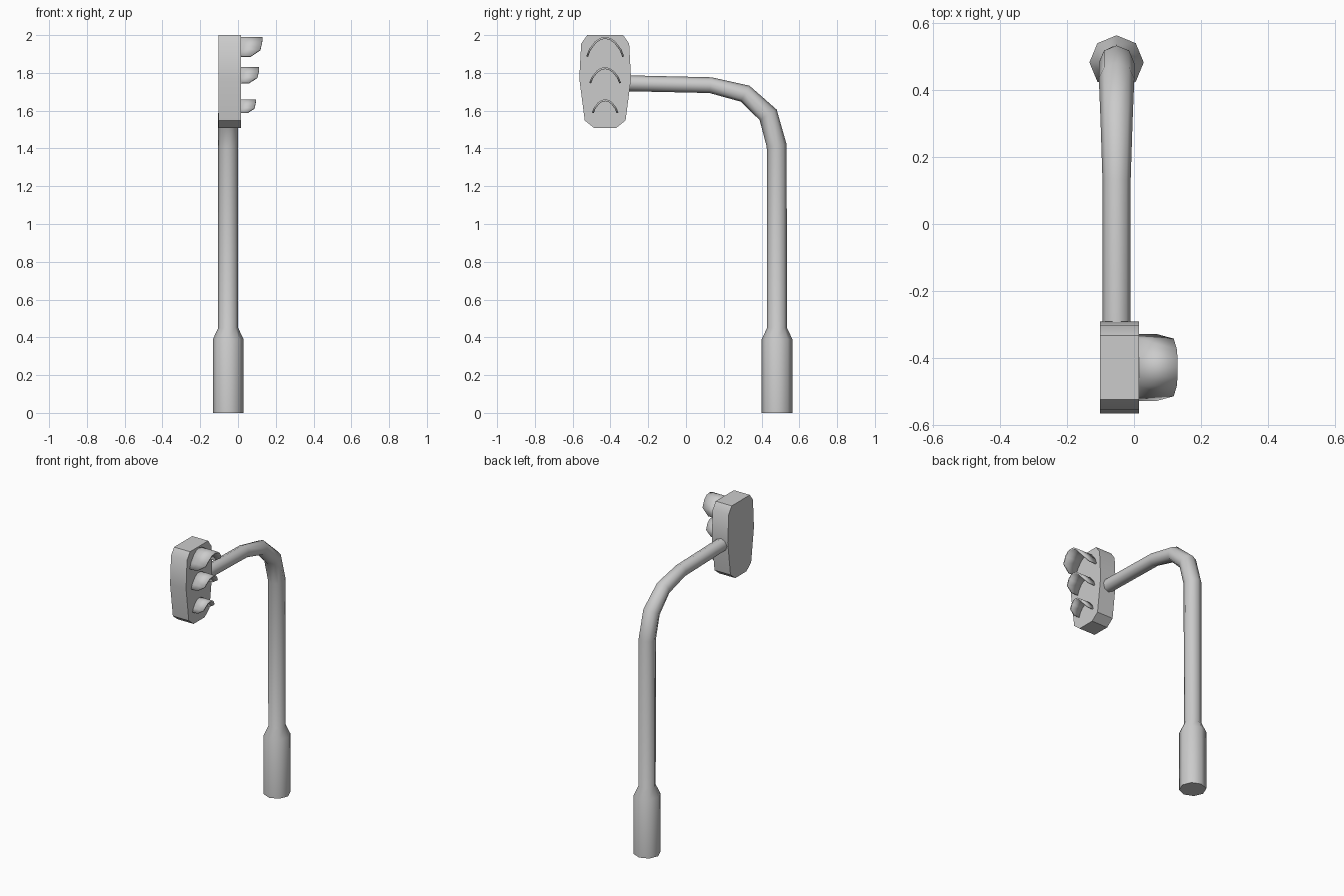
import bpy, bmesh, math
from mathutils import Vector

cube = bpy.data.objects.get("Cube")
if cube:
    bpy.data.objects.remove(cube, do_unlink=True)

GREY = (0.6, 0.6, 0.6, 1)
grey = bpy.data.materials.new("plain grey")
grey.use_nodes = True
grey.diffuse_color = GREY
grey.node_tree.nodes["Principled BSDF"].inputs["Base Color"].default_value = GREY


def finish(name, bm, angle=35):
    bmesh.ops.recalc_face_normals(bm, faces=bm.faces)
    mesh = bpy.data.meshes.new(name)
    bm.to_mesh(mesh)
    bm.free()
    mesh.materials.append(grey)
    obj = bpy.data.objects.new(name, mesh)
    bpy.context.collection.objects.link(obj)
    bpy.ops.object.select_all(action="DESELECT")
    obj.select_set(True)
    bpy.context.view_layer.objects.active = obj
    bpy.ops.object.shade_smooth_by_angle(angle=math.radians(angle))
    return obj


def tube(name, stations, sides=8):
    """Sweep an octagon along (y, z, radius) stations in the plane of the pole."""
    bm = bmesh.new()
    points = [Vector((-0.052, y, z)) for y, z, r in stations]
    rings = []
    for i, p in enumerate(points):
        ahead = points[min(i + 1, len(points) - 1)]
        behind = points[max(i - 1, 0)]
        along = Vector((0, 0, 0))
        for d in (ahead - p, p - behind):
            if d.length:
                along += d.normalized()
        across = Vector((1, 0, 0))
        up = along.normalized().cross(across)
        r = stations[i][2]
        ring = []
        for k in range(sides):
            a = math.tau * k / sides
            ring.append(bm.verts.new(p + r * (across * math.cos(a) + up * math.sin(a))))
        rings.append(ring)
    for lower, upper in zip(rings, rings[1:]):
        for k in range(sides):
            n = (k + 1) % sides
            bm.faces.new((lower[k], lower[n], upper[n], upper[k]))
    bm.faces.new(rings[0])
    bm.faces.new(rings[-1])
    return finish(name, bm, 50)


# Pole with thick foot, bending over into the arm
tube("pole_and_arm", [
    (0.482, 0, 0.081), (0.482, 0.39, 0.081), (0.482, 0.45, 0.053),
    (0.48, 1.415, 0.053), (0.435, 1.578, 0.053), (0.313, 1.69, 0.048),
    (0.13, 1.735, 0.042), (-0.31, 1.745, 0.042)])

# Signal housing: mirrored outline extruded across x
MID = -0.428
half = [(0.095, 2.0), (0.127, 1.955), (0.137, 1.77), (0.108, 1.548), (0.058, 1.508)]
outline = [(MID + w, z) for w, z in half] + [(MID - w, z) for w, z in reversed(half)]
bm = bmesh.new()
back = bm.faces.new([bm.verts.new((-0.102, y, z)) for y, z in outline])
front = bmesh.ops.extrude_face_region(bm, geom=[back])["geom"]
bmesh.ops.translate(bm, vec=(0.117, 0, 0),
                    verts=[v for v in front if isinstance(v, bmesh.types.BMVert)])
finish("signal_housing", bm)


# Hoods: arched shells whose lower corners are cut back
def hood(name, top, height, width, reach):
    # fraction of half width, fraction of height, fraction of reach
    arc = [(1, 0, 0.45), (0.86, 0.36, 0.9), (0.55, 0.76, 0.98), (0.27, 0.95, 1)]
    arch = arc + [(0, 1, 1)] + [(-w, h, x) for w, h, x in reversed(arc)]
    bm = bmesh.new()
    rows = []
    for w, h, x in arch:
        y, z = MID + w * width, top - height + h * height
        rows.append((bm.verts.new((0.01, y, z)), bm.verts.new((0.015 + x * reach, y, z))))
    for a, b in zip(rows, rows[1:]):
        bm.faces.new((a[0], a[1], b[1], b[0]))
    obj = finish(name, bm, 40)
    shell = obj.modifiers.new("thickness", "SOLIDIFY")
    shell.thickness = 0.01
    # keep the outer surface in place and grow toward the inside of the arch
    shell.offset = -1 if obj.data.polygons[4].normal.z > 0 else 1


hood("upper_hood", 1.99, 0.102, 0.1, 0.115)
hood("middle_hood", 1.83, 0.082, 0.084, 0.097)
hood("lower_hood", 1.66, 0.07, 0.07, 0.08)
